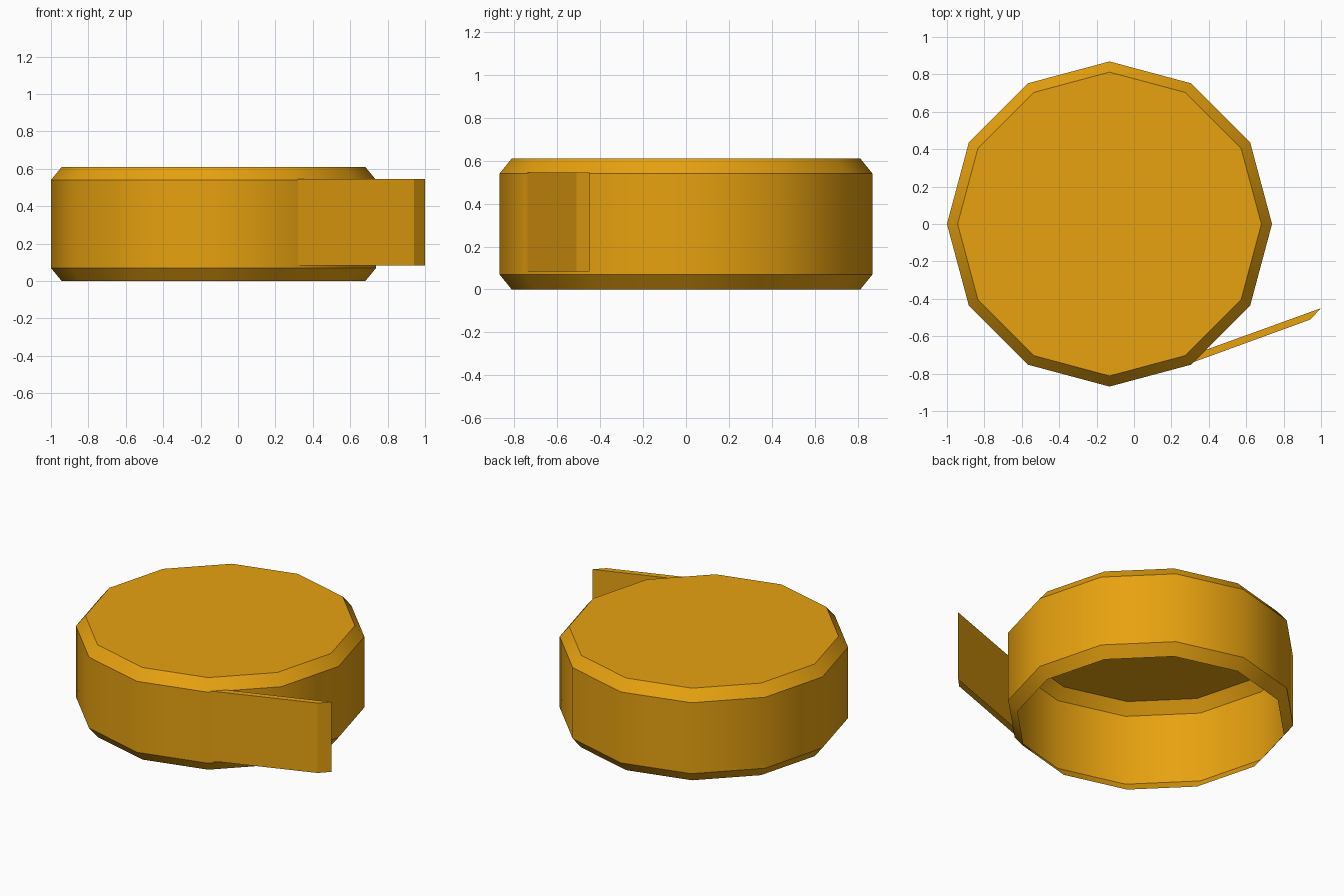
import bpy, bmesh, math

if "Cube" in bpy.data.objects:
    bpy.data.objects.remove(bpy.data.objects["Cube"])

amber = bpy.data.materials.new("amber")
amber.diffuse_color = (0.80, 0.36, 0.005, 1)
amber.use_nodes = True
amber.node_tree.nodes["Principled BSDF"].inputs["Base Color"].default_value = amber.diffuse_color


def finish(name, bm, angle):
    mesh = bpy.data.meshes.new(name)
    bm.to_mesh(mesh)
    bm.free()
    mesh.materials.append(amber)
    obj = bpy.data.objects.new(name, mesh)
    bpy.context.collection.objects.link(obj)
    bpy.ops.object.select_all(action='DESELECT')
    obj.select_set(True)
    bpy.context.view_layer.objects.active = obj
    bpy.ops.object.shade_smooth_by_angle(angle=math.radians(angle))
    return obj


# Twelve-sided hollow drum: bevelled rims, closed top, open underside
SIDES, CX = 12, -0.131
bm = bmesh.new()
rings = []
for r, z in [(0.812, 0), (0.869, 0.07), (0.869, 0.54), (0.812, 0.61)]:
    rings.append([bm.verts.new((CX + r * math.cos(2 * math.pi * i / SIDES),
                                r * math.sin(2 * math.pi * i / SIDES), z))
                  for i in range(SIDES)])
for lo, hi in zip(rings, rings[1:]):
    for i in range(SIDES):
        j = (i + 1) % SIDES
        bm.faces.new((lo[i], lo[j], hi[j], hi[i]))
bm.faces.new(rings[-1])
finish("drum_shell", bm, 35)

# Tape tongue leaving the drum wall, with a slanted cut end
outline = [(0.32, -0.738), (0.942, -0.511), (1.0, -0.45), (0.386, -0.672)]
bm = bmesh.new()
base = bm.faces.new([bm.verts.new((x, y, 0.083)) for x, y in outline])
top = bmesh.ops.extrude_face_region(bm, geom=[base])["geom"]
bmesh.ops.translate(bm, vec=(0, 0, 0.463),
                    verts=[v for v in top if isinstance(v, bmesh.types.BMVert)])
bmesh.ops.recalc_face_normals(bm, faces=bm.faces)
finish("tape_tongue", bm, 20)
